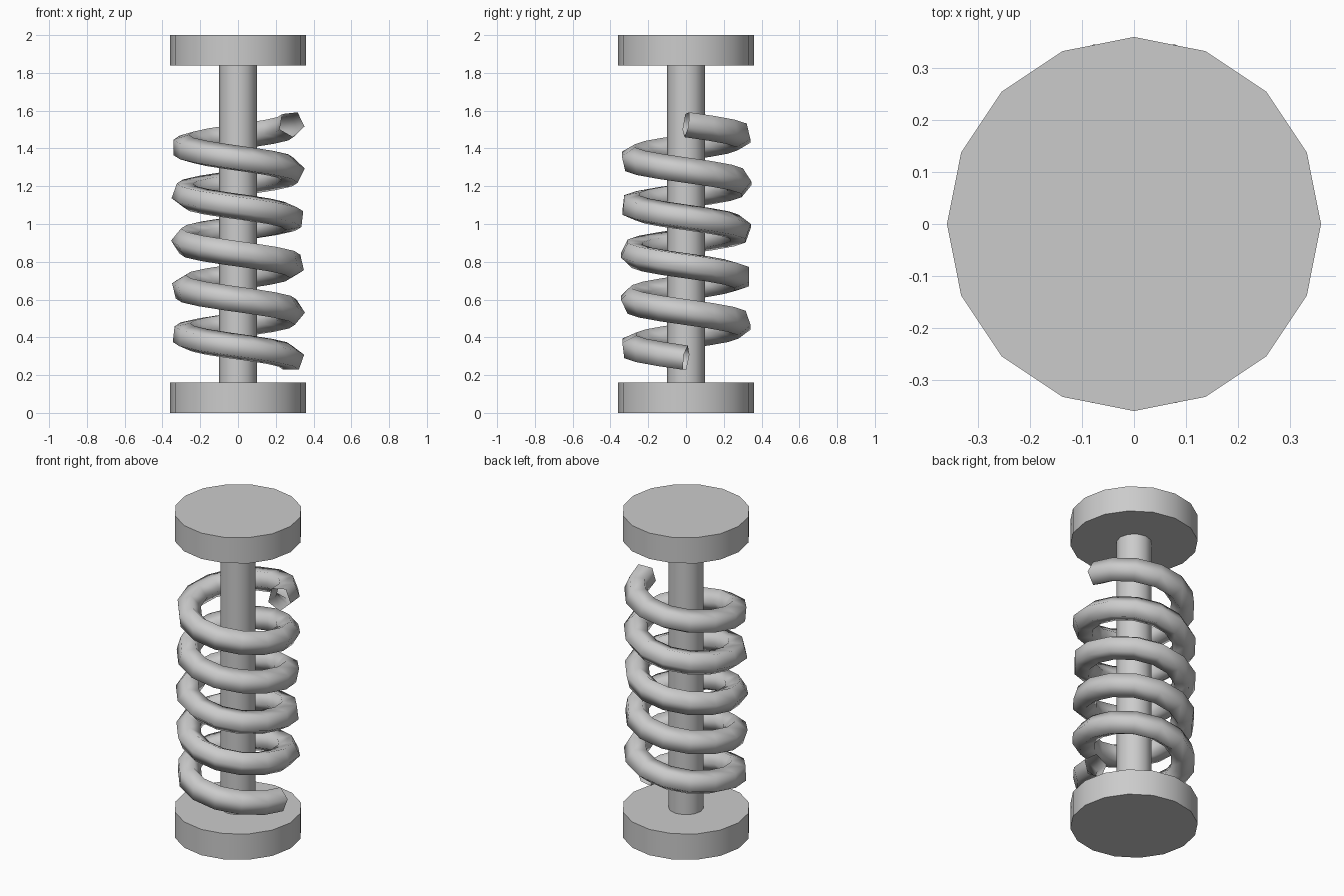
import bpy, bmesh
from math import sin, cos, pi, radians
from mathutils import Vector

cube = bpy.data.objects.get("Cube")
if cube:
    bpy.data.objects.remove(cube, do_unlink=True)

# Plain grey for every part
grey = bpy.data.materials.new("light_grey")
grey.use_nodes = True
grey.diffuse_color = (0.6, 0.6, 0.6, 1)
for node in grey.node_tree.nodes:
    if node.type == 'BSDF_PRINCIPLED':
        node.inputs["Base Color"].default_value = (0.6, 0.6, 0.6, 1)


def add_object(name, bm, smooth_angle):
    mesh = bpy.data.meshes.new(name)
    bm.to_mesh(mesh)
    bm.free()
    mesh.materials.append(grey)
    obj = bpy.data.objects.new(name, mesh)
    bpy.context.collection.objects.link(obj)
    bpy.ops.object.select_all(action='DESELECT')
    obj.select_set(True)
    bpy.context.view_layer.objects.active = obj
    bpy.ops.object.shade_smooth_by_angle(angle=radians(smooth_angle))
    return obj


def cylinder(name, sides, radius, bottom, top):
    bm = bmesh.new()
    bmesh.ops.create_cone(bm, cap_ends=True, segments=sides,
                          radius1=radius, radius2=radius, depth=top - bottom)
    bmesh.ops.translate(bm, verts=bm.verts, vec=(0, 0, (bottom + top) / 2))
    return add_object(name, bm, 40)


def coil(name, radius, wire, bottom, top, turns, steps, sides):
    """Open-ended wire swept along a helix with a minimum-twist frame."""
    count = turns * steps
    path = []
    for i in range(count + 1):
        a = -2 * pi * i / steps
        path.append(Vector((radius * cos(a), radius * sin(a),
                            bottom + (top - bottom) * i / count)))
    bm = bmesh.new()
    normal = Vector((0, 0, 1))
    last_tangent = None
    rings = []
    for i, point in enumerate(path):
        tangent = (path[min(i + 1, count)] - path[max(i - 1, 0)]).normalized()
        if last_tangent:
            normal = last_tangent.rotation_difference(tangent) @ normal
        normal = (normal - tangent * normal.dot(tangent)).normalized()
        side = tangent.cross(normal)
        last_tangent = tangent
        angles = [2 * pi * k / sides for k in range(sides)]
        rings.append([bm.verts.new(point + wire * (normal * cos(t) + side * sin(t)))
                      for t in angles])
    for low, high in zip(rings, rings[1:]):
        for k in range(sides):
            n = (k + 1) % sides
            bm.faces.new((low[k], low[n], high[n], high[k]))
    return add_object(name, bm, 180)


# End plates
cylinder("bottom_plate", 16, 0.36, 0, 0.16)
cylinder("top_plate", 16, 0.36, 1.84, 2)

# Centre rod
cylinder("centre_rod", 12, 0.1, 0.15, 1.85)

# Spring
coil("spring_coil", 0.283, 0.0715, 0.286, 1.53, turns=5, steps=14, sides=5)
